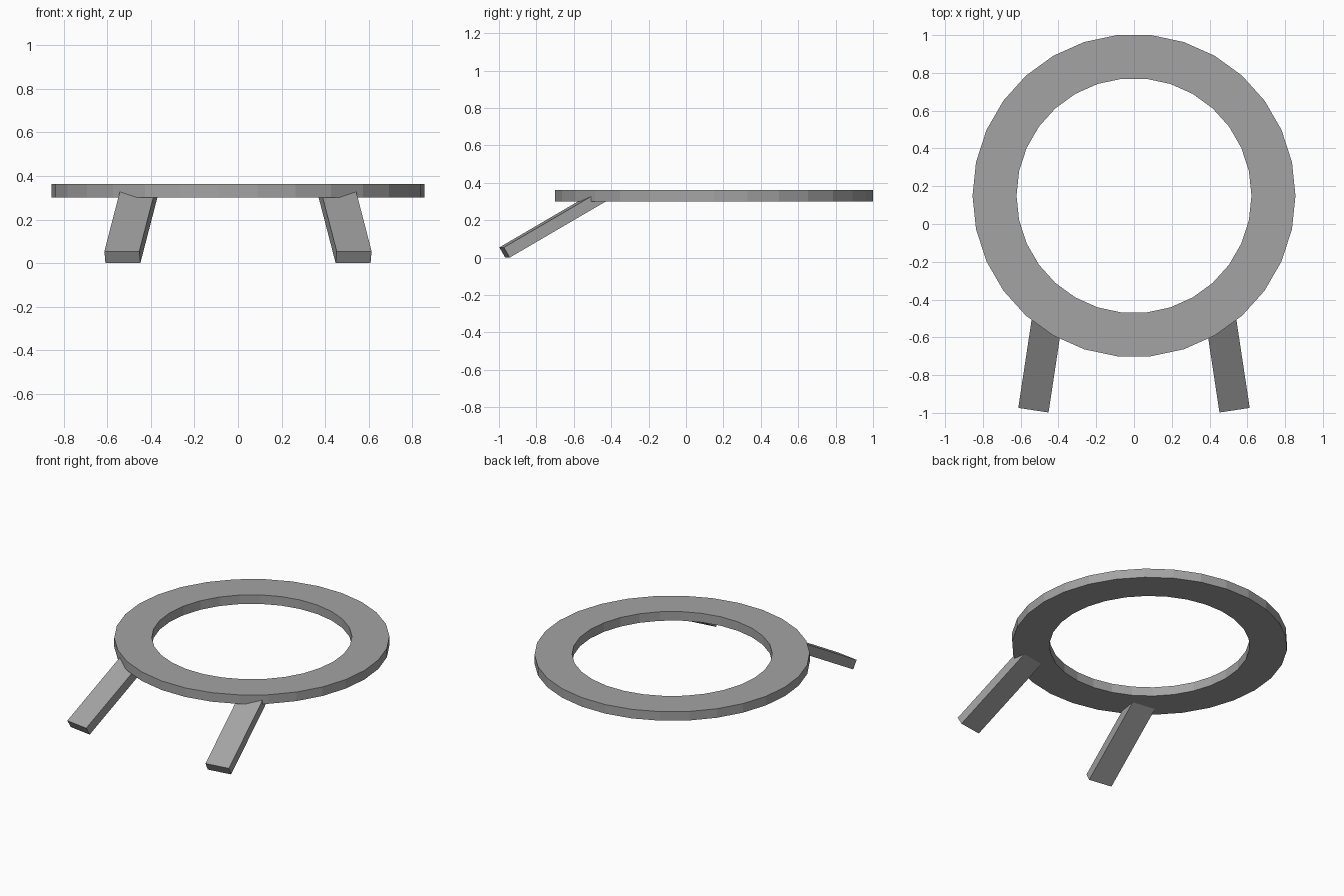
import bpy
import bmesh
from math import radians, tau
from mathutils import Matrix, Vector

default_cube = bpy.data.objects.get("Cube")
if default_cube:
    bpy.data.objects.remove(default_cube, do_unlink=True)


def make_material(name, rgb):
    mat = bpy.data.materials.new(name)
    mat.use_nodes = True
    colour = (*rgb, 1.0)
    mat.diffuse_color = colour
    mat.node_tree.nodes["Principled BSDF"].inputs["Base Color"].default_value = colour
    return mat


def finish(bm, name, mat):
    bmesh.ops.recalc_face_normals(bm, faces=bm.faces)
    mesh = bpy.data.meshes.new(name)
    bm.to_mesh(mesh)
    bm.free()
    mesh.materials.append(mat)
    obj = bpy.data.objects.new(name, mesh)
    bpy.context.collection.objects.link(obj)
    return obj


grey = make_material("plain grey", (0.37, 0.37, 0.37))

# Flat ring: a rectangular section spun into thirty flat segments
OUTER, INNER = 0.855, 0.622
BOTTOM, TOP = 0.30, 0.362
bm = bmesh.new()
section = [bm.verts.new(p) for p in
           ((INNER, 0, BOTTOM), (OUTER, 0, BOTTOM), (OUTER, 0, TOP), (INNER, 0, TOP))]
edges = [bm.edges.new((section[i], section[(i + 1) % 4])) for i in range(4)]
bmesh.ops.spin(bm, geom=section + edges, cent=(0, 0, 0), axis=(0, 0, 1),
               angle=tau, steps=30)
bmesh.ops.remove_doubles(bm, verts=bm.verts, dist=0.001)
ring = finish(bm, "ring", grey)
ring.location.y = 0.15

# Two splayed legs sloping down and forward from the ring
LENGTH, WIDTH, THICK = 0.614, 0.162, 0.063
for name, side in (("left_leg", 1), ("right_leg", -1)):
    bm = bmesh.new()
    # Box whose upper back edge sits at the origin
    box = Matrix.Translation((0, -LENGTH / 2, -THICK / 2)) @ Matrix.Diagonal((WIDTH, LENGTH, THICK, 1))
    bmesh.ops.create_cube(bm, size=1, matrix=box)
    leg = finish(bm, name, grey)
    leg.location = Vector((0.453 * side, -0.46, 0.3615))
    leg.rotation_euler = (radians(30), 0, radians(8.6) * side)
